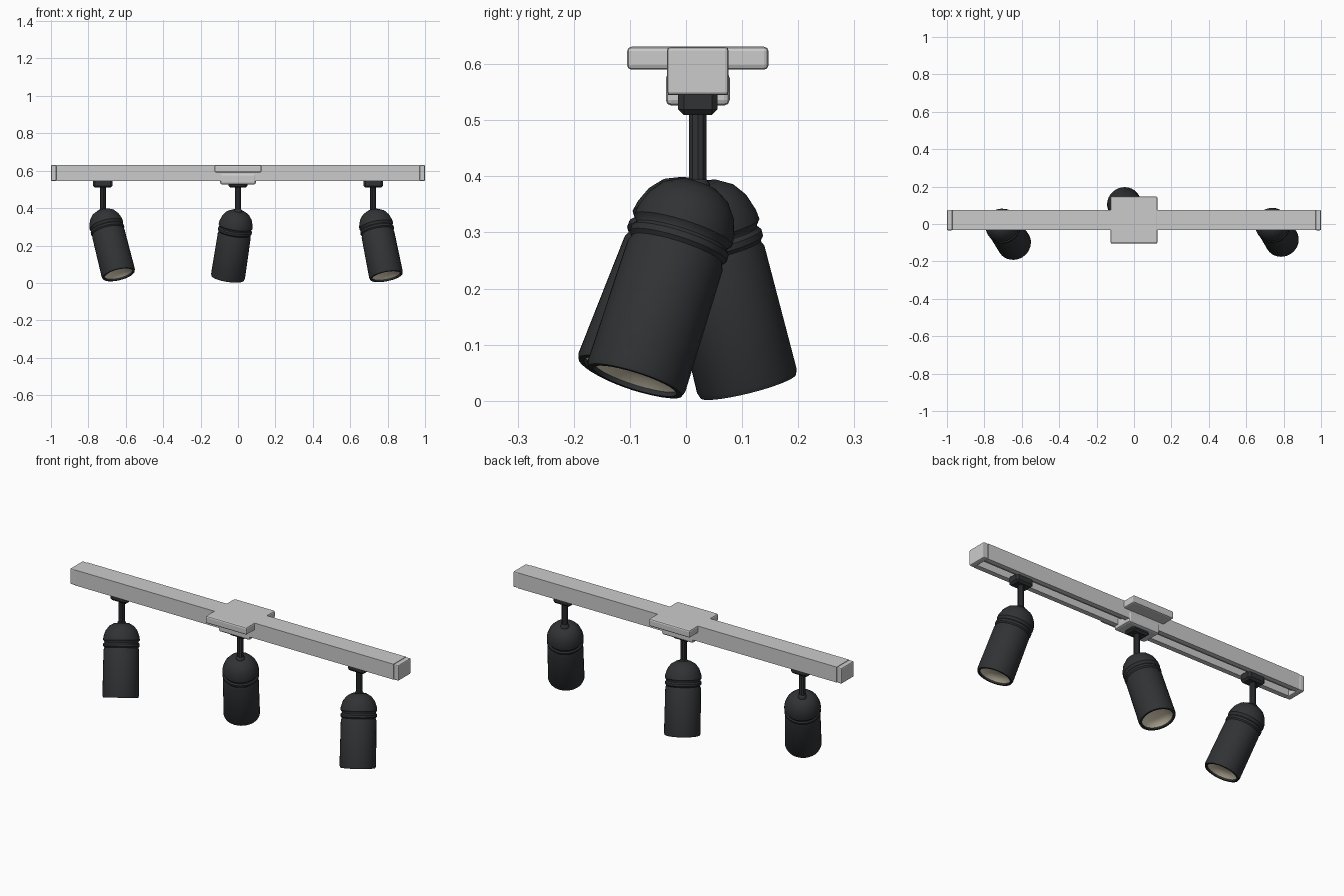
import bpy, bmesh, math
from mathutils import Vector, Matrix

if "Cube" in bpy.data.objects:
    bpy.data.objects.remove(bpy.data.objects["Cube"])

YC = 0.021  # centre line of the rail


def material(name, rgb):
    m = bpy.data.materials.new(name)
    m.diffuse_color = (*rgb, 1)
    m.use_nodes = True
    m.node_tree.nodes["Principled BSDF"].inputs["Base Color"].default_value = m.diffuse_color
    return m


black = material("black_metal", (0.03, 0.032, 0.035))
cream = material("warm_lens", (0.8, 0.72, 0.55))


def finish(bm, name, mat=None, angle=None, bevel=0, segs=2):
    bmesh.ops.recalc_face_normals(bm, faces=bm.faces)
    me = bpy.data.meshes.new(name)
    bm.to_mesh(me)
    bm.free()
    ob = bpy.data.objects.new(name, me)
    bpy.context.collection.objects.link(ob)
    if mat:
        me.materials.append(mat)
    if bevel:
        b = ob.modifiers.new("bevel", 'BEVEL')
        b.width, b.segments = bevel, segs
    if angle:
        bpy.ops.object.select_all(action='DESELECT')
        bpy.context.view_layer.objects.active = ob
        ob.select_set(True)
        bpy.ops.object.shade_smooth_by_angle(angle=math.radians(angle))
    return ob


def box(name, lo, hi, mat=None, bevel=0, segs=2):
    bm = bmesh.new()
    lo, hi = Vector(lo), Vector(hi)
    bmesh.ops.create_cube(bm, size=1, matrix=Matrix.Translation((lo + hi) / 2)
                          @ Matrix.Diagonal((*(hi - lo), 1)))
    return finish(bm, name, mat, None, bevel, segs)


def lathe(name, profile, mat, matrix, n=32, angle=40):
    bm = bmesh.new()
    vs = [bm.verts.new((r, 0, z)) for r, z in profile]
    es = [bm.edges.new(p) for p in zip(vs, vs[1:])]
    bmesh.ops.spin(bm, geom=vs + es, cent=(0, 0, 0), axis=(0, 0, 1),
                   angle=math.tau, steps=n, use_duplicate=False)
    bmesh.ops.remove_doubles(bm, verts=bm.verts, dist=1e-5)
    bm.transform(matrix)
    return finish(bm, name, mat, angle)


# rail: open channel section with a low centre rib, swept along x
half = [(0.054, 0.63), (0.054, 0.545), (0.027, 0.545), (0.027, 0.59), (0.006, 0.59), (0.006, 0.565)]
section = half + [(-y, z) for y, z in reversed(half)]
bm = bmesh.new()
face = bm.faces.new([bm.verts.new((-0.97, YC + y, z)) for y, z in section])
ext = bmesh.ops.extrude_face_region(bm, geom=[face], use_keep_orig=True)
bmesh.ops.translate(bm, vec=(1.94, 0, 0),
                    verts=[v for v in ext["geom"] if isinstance(v, bmesh.types.BMVert)])
finish(bm, "rail")

# end caps, ceiling canopy and feed box
for s, side in ((-1, "left"), (1, "right")):
    a, b = sorted((s * 0.97, s * 1.0))
    box(side + "_end_cap", (a, YC - 0.0545, 0.5445), (b, YC + 0.0545, 0.6305), None, 0.006)
box("ceiling_canopy", (-0.125, YC - 0.126, 0.59), (0.125, YC + 0.126, 0.631), None, 0.008)
box("feed_box", (-0.095, YC - 0.057, 0.526), (0.095, YC + 0.057, 0.585), None, 0.01)

# spotlight shell (radius, distance above the mouth): dome, two grooves, body, rim
shell = [(0, 0.374), (0.036, 0.373), (0.062, 0.358), (0.08, 0.334), (0.09, 0.305), (0.092, 0.288),
         (0.085, 0.279), (0.085, 0.275), (0.091, 0.268), (0.091, 0.257), (0.085, 0.25),
         (0.086, 0.245), (0.089, 0.238), (0.0915, 0.01), (0.088, 0), (0.078, 0), (0.077, 0.014)]
lens = [(0.0775, 0.008), (0.06, 0.02), (0.035, 0.028), (0, 0.03)]

spots = {"left": (-0.723, (0.085, -0.13, -0.34)),
         "centre": (0.0, (-0.055, 0.09, -0.36)),
         "right": (0.723, (0.07, -0.112, -0.35))}
for name, (x, aim) in spots.items():
    # connector block with chamfered edges, stem and ball joint
    box(name + "_connector", (x - 0.051, YC - 0.035, 0.509), (x + 0.051, YC + 0.035, 0.56),
        black, 0.01, 1)
    lathe(name + "_stem", [(0, 0.385), (0.016, 0.385), (0.016, 0.515), (0, 0.515)], black,
          Matrix.Translation((x, YC, 0)), 10, 30)
    ball = [(0.023 * math.sin(i * math.pi / 8), 0.023 * math.cos(i * math.pi / 8)) for i in range(9)]
    ball[0], ball[-1] = (0, 0.023), (0, -0.023)
    lathe(name + "_ball_joint", ball, black, Matrix.Translation((x, YC, 0.378)), 16, 60)
    # aimed head
    d = Vector(aim).normalized()
    mouth = Vector((x, YC, 0.385)) + d * 0.374
    m = Matrix.Translation(mouth) @ (-d).to_track_quat('Z', 'Y').to_matrix().to_4x4()
    lathe(name + "_spot_shell", shell, black, m)
    lathe(name + "_spot_lens", lens, cream, m)
